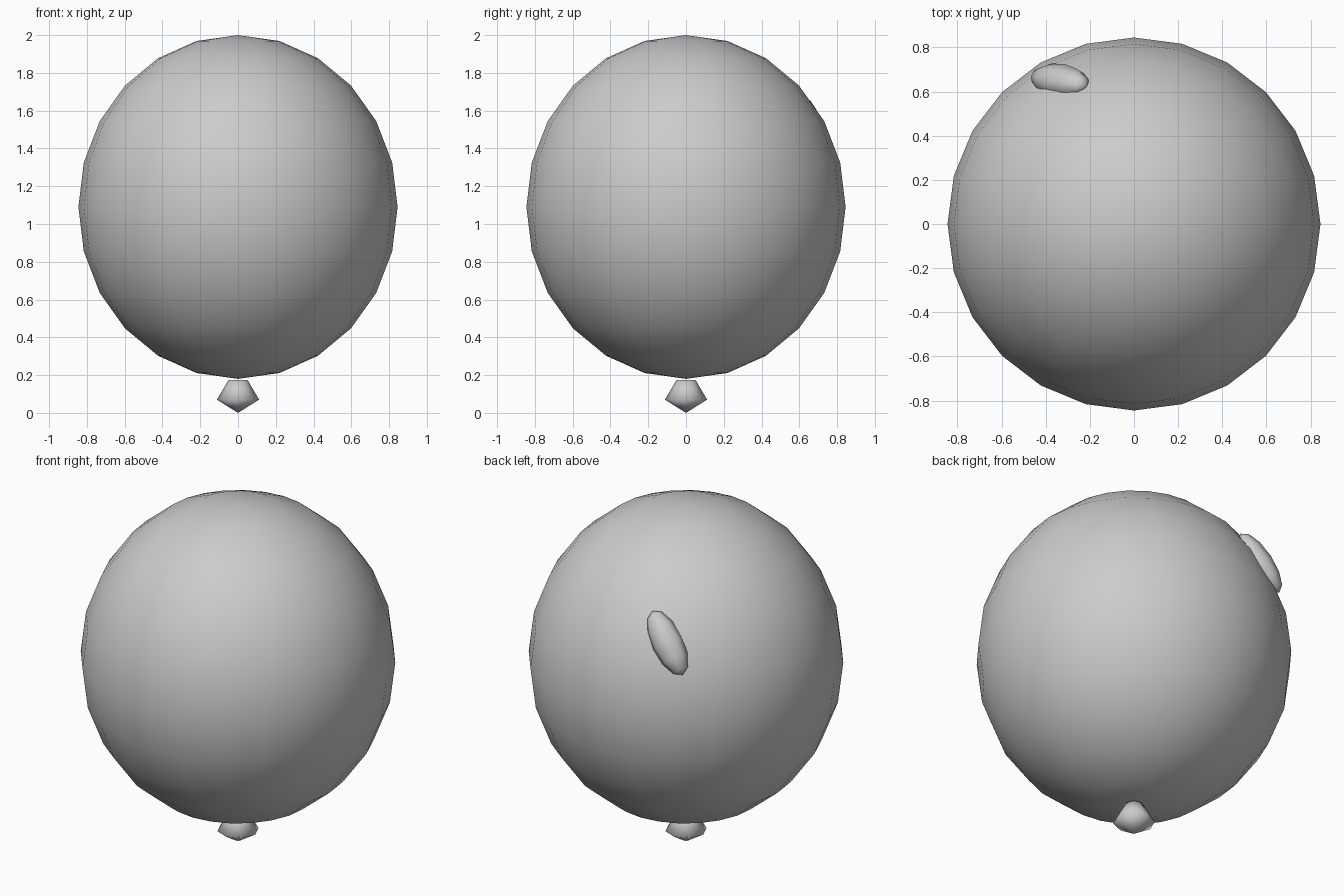
import bpy, bmesh, math
from mathutils import Vector, Matrix

if "Cube" in bpy.data.objects:
    bpy.data.objects.remove(bpy.data.objects["Cube"])

RX, RZ, CZ = 0.845, 0.91, 1.09


def finish(name, bm, matrix=None):
    if matrix:
        bmesh.ops.transform(bm, matrix=matrix, verts=bm.verts)
    bmesh.ops.recalc_face_normals(bm, faces=bm.faces)
    for f in bm.faces:
        f.smooth = True
    mesh = bpy.data.meshes.new(name)
    bm.to_mesh(mesh)
    bm.free()
    obj = bpy.data.objects.new(name, mesh)
    bpy.context.collection.objects.link(obj)
    return obj


def sphere(name, segments, rings, matrix):
    bm = bmesh.new()
    bmesh.ops.create_uvsphere(bm, u_segments=segments, v_segments=rings, radius=1)
    return finish(name, bm, matrix)


def lathe(name, profile, sides):
    bm = bmesh.new()
    pts = [bm.verts.new((r, 0, z)) for r, z in profile]
    edges = [bm.edges.new(p) for p in zip(pts, pts[1:])]
    bmesh.ops.spin(bm, geom=pts + edges, axis=(0, 0, 1), cent=(0, 0, 0),
                   angle=math.tau, steps=sides)
    bmesh.ops.remove_doubles(bm, verts=bm.verts, dist=0.0005)
    return finish(name, bm)


# Balloon body
sphere("balloon_body", 24, 12,
       Matrix.Translation((0, 0, CZ)) @ Matrix.Diagonal((RX, RX, RZ, 1)))

# Flared knot under the body
lathe("balloon_knot", [(0, 0.175), (0.05, 0.175), (0.112, 0.07), (0, 0.0)], 8)

# Raised highlight, lying along the surface at the upper back left
center = Vector((-0.335, 0.65, 1.51))
normal = Vector((center.x / RX**2, center.y / RX**2, (center.z - CZ) / RZ**2)).normalized()
along = Vector((0.21, -0.045, 0.27))
along = (along - along.dot(normal) * normal).normalized()
across = along.cross(normal)
turn = Matrix((across, normal, along)).transposed().to_4x4()
sphere("highlight", 8, 6,
       Matrix.Translation(center) @ turn @ Matrix.Diagonal((0.085, 0.07, 0.19, 1)))
